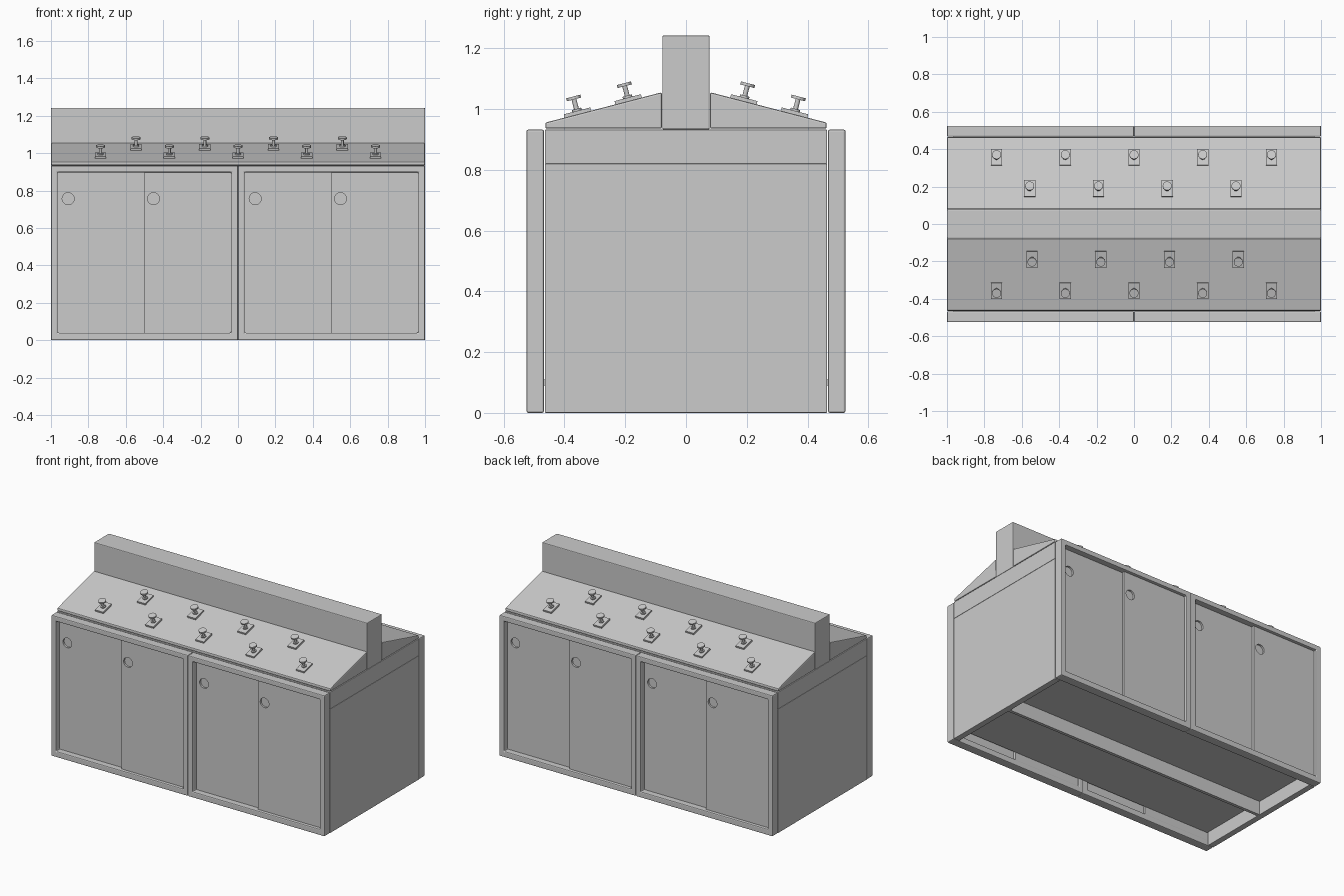
import bpy, bmesh, math
from mathutils import Matrix, Vector

if "Cube" in bpy.data.objects:
    bpy.data.objects.remove(bpy.data.objects["Cube"])

TURN = [Matrix.Identity(4), Matrix.Rotation(math.pi, 4, 'Z')]
SIDE = ["front", "back"]


def finish(name, bm, mat=None, bevel=0.0, segments=2):
    bmesh.ops.recalc_face_normals(bm, faces=bm.faces)
    me = bpy.data.meshes.new(name)
    bm.to_mesh(me)
    bm.free()
    if mat is not None:
        me.transform(mat)
    ob = bpy.data.objects.new(name, me)
    bpy.context.collection.objects.link(ob)
    if bevel:
        m = ob.modifiers.new("edge_round", 'BEVEL')
        m.width = bevel
        m.segments = segments
        m.limit_method = 'ANGLE'
    return ob


def add_box(bm, lo, hi):
    lo, hi = Vector(lo), Vector(hi)
    mat = Matrix.Translation((lo + hi) / 2) @ Matrix.Diagonal((*(hi - lo), 1))
    bmesh.ops.create_cube(bm, size=1, matrix=mat)


def box(name, lo, hi, mat=None, bevel=0.0):
    bm = bmesh.new()
    add_box(bm, lo, hi)
    return finish(name, bm, mat, bevel)


def add_cylinder(bm, r, z0, z1, mat=Matrix.Identity(4), seg=24):
    bmesh.ops.create_cone(bm, cap_ends=True, segments=seg, radius1=r, radius2=r,
                          depth=z1 - z0, matrix=mat @ Matrix.Translation((0, 0, (z0 + z1) / 2)))


def smooth(ob):
    bpy.ops.object.select_all(action='DESELECT')
    ob.select_set(True)
    bpy.context.view_layer.objects.active = ob
    bpy.ops.object.shade_smooth_by_angle(angle=math.radians(35))


def prism(name, pts, mat, bevel):
    # side profile (y, z) extruded across the full width
    bm = bmesh.new()
    f = bm.faces.new([bm.verts.new((-1, y, z)) for y, z in pts])
    r = bmesh.ops.extrude_face_region(bm, geom=[f])
    bmesh.ops.translate(bm, vec=(2, 0, 0),
                        verts=[v for v in r["geom"] if isinstance(v, bmesh.types.BMVert)])
    return finish(name, bm, mat, bevel)


def frame(name, x0, x1, mat):
    # rectangular surround with an opening
    bm = bmesh.new()
    o = [(x0, 0), (x1, 0), (x1, .932), (x0, .932)]
    i = [(x0 + .036, .04), (x1 - .036, .04), (x1 - .036, .898), (x0 + .036, .898)]
    vo = [bm.verts.new((x, -.525, z)) for x, z in o]
    vi = [bm.verts.new((x, -.525, z)) for x, z in i]
    fs = [bm.faces.new((vo[k], vo[(k + 1) % 4], vi[(k + 1) % 4], vi[k])) for k in range(4)]
    r = bmesh.ops.extrude_face_region(bm, geom=fs)
    bmesh.ops.translate(bm, vec=(0, .058, 0),
                        verts=[v for v in r["geom"] if isinstance(v, bmesh.types.BMVert)])
    return finish(name, bm, mat, .006)


def door(name, x0, x1, y0, hole_x, mat):
    # sliding panel with a round finger recess
    ob = box(name, (x0, y0, .035), (x1, y0 + .016, .903), mat)
    bm = bmesh.new()
    add_cylinder(bm, .032, -.012, .02,
                 Matrix.Translation((hole_x, y0, .757)) @ Matrix.Rotation(math.pi / 2, 4, 'X'), 32)
    cut = finish(name + "_recess_cutter", bm, mat)
    cut.hide_render = True
    cut.hide_viewport = True
    m = ob.modifiers.new("finger_recess", 'BOOLEAN')
    m.object = cut
    m.operation = 'DIFFERENCE'
    m.solver = 'EXACT'


def tap(name, x, y, mat):
    # plate, collar, stem and disc knob standing square to the slope
    z = .955 + (y + .463) * SLOPE
    m = Matrix.Translation((x, y, z)) @ Matrix.Rotation(math.atan(SLOPE), 4, 'X')
    bm = bmesh.new()
    lo, hi = Vector((-.03, -.045, -.004)), Vector((.03, .045, .011))
    bmesh.ops.create_cube(bm, size=1, matrix=m @ Matrix.Translation((lo + hi) / 2)
                          @ Matrix.Diagonal((*(hi - lo), 1)))
    add_cylinder(bm, .016, .009, .018, m)
    add_cylinder(bm, .008, .009, .052, m, 16)
    add_cylinder(bm, .024, .050, .060, m)
    smooth(finish(name, bm, mat))


SLOPE = .1 / .383

# carcass: ends, low shelf, centre divider, worktop
for s, n in ((-1, "left"), (1, "right")):
    xs = sorted((s * .96, s * 1.0))
    box(n + "_end_panel", (xs[0], -.464, 0), (xs[1], .464, .82), bevel=.003)
box("cabinet_floor", (-.965, -.472, .09), (.965, .472, .11))
box("centre_divider", (-.965, -.01, 0), (.965, .01, .82))
box("worktop", (-1, -.464, .82), (1, .464, .932), bevel=.003)
box("spine_block", (-1, -.078, .932), (1, .078, 1.242), bevel=.005)

for R, n in zip(TURN, SIDE):
    # sloping deck
    prism(n + "_sloped_deck", [(-.463, .935), (-.079, .935), (-.079, 1.055), (-.463, .955)], R, .006)
    # two cupboards with a pair of sliding doors each
    for k, x0 in enumerate((-1.0, 0.0)):
        c = f"{n}_cupboard_{k + 1}"
        frame(c + "_frame", x0, x0 + 1, R)
        door(c + "_rear_door", x0 + .03, x0 + .52, -.487, x0 + .092, R)
        door(c + "_outer_door", x0 + .5, x0 + .97, -.505, x0 + .548, R)
    # two staggered rows of taps
    for k in range(5):
        tap(f"{n}_lower_tap_{k + 1}", -.735 + k * .3675, -.356, R)
    for k in range(4):
        tap(f"{n}_upper_tap_{k + 1}", -.545 + k * .3675, -.189, R)
